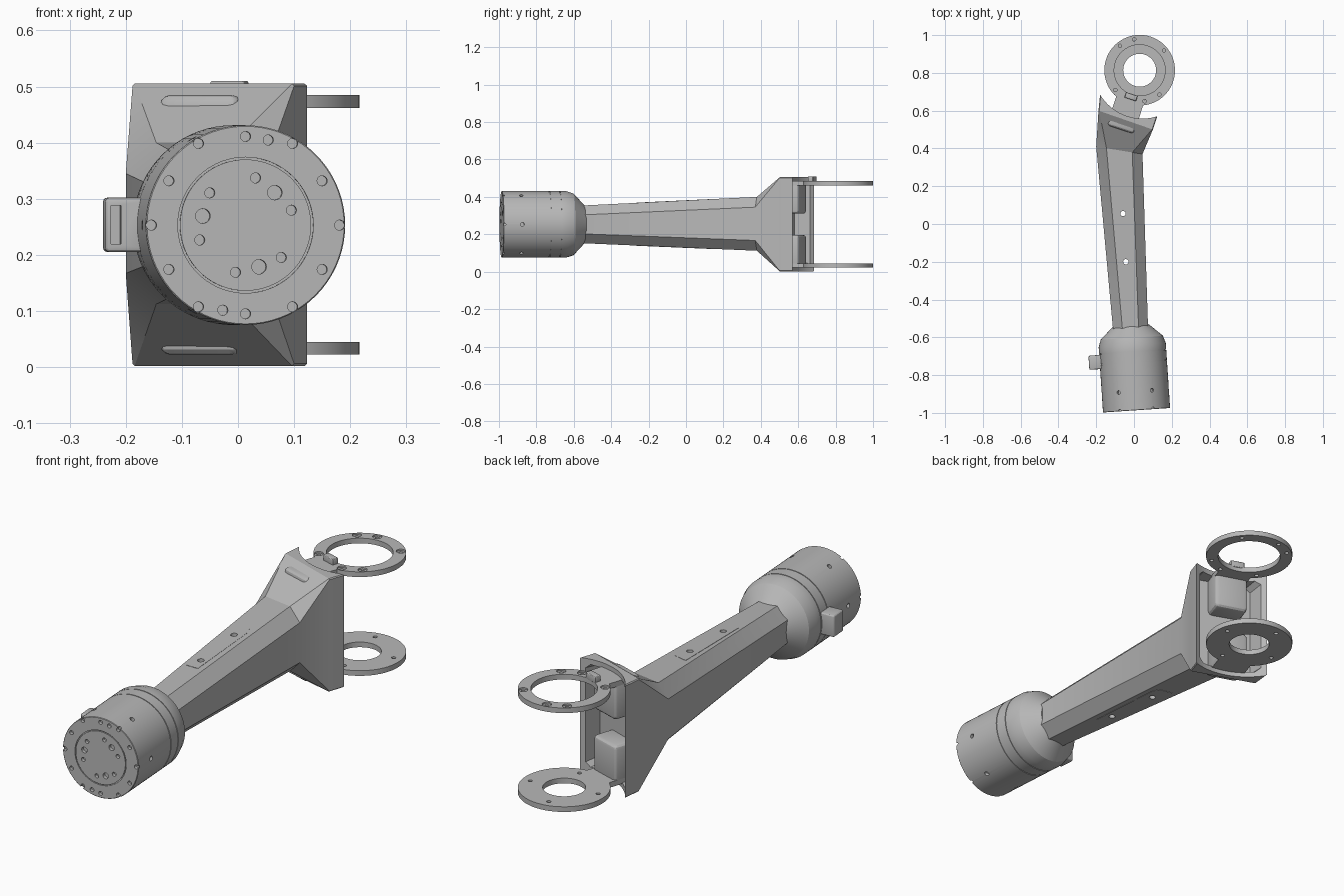
import bpy, bmesh
from math import radians, cos, sin, pi
from mathutils import Matrix, Vector

cube = bpy.data.objects.get("Cube")
if cube:
    bpy.data.objects.remove(cube, do_unlink=True)

grey = bpy.data.materials.new("light grey")
grey.use_nodes = True
TONE = (0.48, 0.48, 0.48, 1)
grey.diffuse_color = TONE
grey.node_tree.nodes["Principled BSDF"].inputs["Base Color"].default_value = TONE


def finish(bm, name, frame=Matrix()):
    bmesh.ops.recalc_face_normals(bm, faces=bm.faces)
    bm.transform(frame)
    mesh = bpy.data.meshes.new(name)
    bm.to_mesh(mesh)
    bm.free()
    mesh.materials.append(grey)
    obj = bpy.data.objects.new(name, mesh)
    bpy.context.collection.objects.link(obj)
    return obj


def apply_mod(obj, kind, **settings):
    mod = obj.modifiers.new(kind.lower(), kind)
    for key, value in settings.items():
        setattr(mod, key, value)
    bpy.context.view_layer.objects.active = obj
    bpy.ops.object.modifier_apply(modifier=mod.name)


def cut(obj, cutter):
    cutter.hide_render = True
    apply_mod(obj, 'BOOLEAN', operation='DIFFERENCE', solver='EXACT', object=cutter)
    bpy.data.objects.remove(cutter, do_unlink=True)


def loft(name, loops, frame=Matrix()):
    """Skin closed loops of equal length and cap both ends."""
    bm = bmesh.new()
    rings = [[bm.verts.new(p) for p in loop] for loop in loops]
    n = len(rings[0])
    for a, b in zip(rings, rings[1:]):
        for i in range(n):
            j = (i + 1) % n
            bm.faces.new((a[i], a[j], b[j], b[i]))
    bm.faces.new(rings[0])
    bm.faces.new(rings[-1])
    return finish(bm, name, frame)


def box(name, lo, hi, frame=Matrix(), bevel=0):
    corners = lambda z: [(lo[0], lo[1], z), (hi[0], lo[1], z), (hi[0], hi[1], z), (lo[0], hi[1], z)]
    obj = loft(name, [corners(lo[2]), corners(hi[2])], frame)
    if bevel:
        apply_mod(obj, 'BEVEL', width=bevel, segments=3)
    return obj


def rods(name, items, frame=Matrix()):
    """Several separate cylinders: (centre, axis, radius, length)."""
    bm = bmesh.new()
    for centre, axis, radius, length in items:
        turn = Vector(axis).to_track_quat('Z', 'Y').to_matrix().to_4x4()
        bmesh.ops.create_cone(bm, cap_ends=True, segments=64 if radius > 0.05 else 20,
                              radius1=radius, radius2=radius, depth=length,
                              matrix=Matrix.Translation(centre) @ turn)
    return finish(bm, name, frame)


def lathe(name, profile, frame, segs=72):
    """Turn (distance, radius) points about the local y axis."""
    return loft(name, [[(r * cos(2 * pi * i / segs), t, r * sin(2 * pi * i / segs))
                        for i in range(segs)] for t, r in profile], frame)


def section(left, right, low, high, c):
    """Upright chamfered rectangle between two plan points."""
    l, r = Vector((*left, 0)), Vector((*right, 0))
    step = (r - l).normalized() * c
    plan = [(l + step, low), (r - step, low), (r, low + c), (r, high - c),
            (r - step, high), (l + step, high), (l, high - c), (l, low + c)]
    return [(p.x, p.y, z) for p, z in plan]


# Round joint housing with seams and a tapering rear
joint = Matrix.Translation((0.0135, -0.986, 0.253)) @ Matrix.Rotation(radians(3.8), 4, 'Z')
R = 0.178
profile = [(0, 0.117), (0.005, 0.117), (0.005, 0.121), (0, 0.121), (0, R - 0.002), (0.002, R)]
for seam in (0.252, 0.308):
    profile += [(seam, R), (seam, R - 0.003), (seam + 0.004, R - 0.003), (seam + 0.004, R)]
profile += [(0.345, R), (0.385, 0.165), (0.45, 0.095)]
housing = lathe("joint_housing", profile, joint)


def face_hole(angle, dist, radius, depth=0.03):
    a = radians(angle)
    return ((dist * cos(a), 0, dist * sin(a)), (0, 1, 0), radius, depth)


holes = [face_hole(k * 60, 0.168, 0.009) for k in range(6)]
holes += [face_hole(30 + k * 60, 0.158, 0.009) for k in range(6)]
holes += [face_hole(a, 0.157, 0.009) for a in (75, 255)]
holes += [face_hole(18 + k * 60, 0.086, 0.009) for k in range(6)]
holes += [face_hole(48 + k * 120, 0.078, 0.013) for k in range(3)]
cut(housing, rods("face_hole_cutter", holes, joint))
radial = []
for k in range(6):
    a = k * pi / 3
    out = Vector((cos(a), 0, sin(a)))
    radial.append((out * R + Vector((0, 0.1, 0)), out, 0.01, 0.03))
    radial.append((out * R + Vector((0, 0.004, 0)), out, 0.007, 0.02))
cut(housing, rods("side_hole_cutter", radial, joint))

# Side clip on the housing
clip = box("side_clip", (-0.235, 0.23, -0.048), (-0.165, 0.305, 0.049), joint, 0.008)
cut(clip, box("slot_cutter", (-0.225, 0.22, -0.034), (-0.207, 0.26, 0.035), joint))

# Tapered arm flaring into a tall hollow end
arm = loft("arm", [section((-0.11, -0.57), (0.075, -0.57), 0.153, 0.353, 0.05),
                   section((-0.2, 0.41), (0.045, 0.37), 0.112, 0.4, 0.055),
                   section((-0.188, 0.6), (0.1, 0.5), 0.002, 0.505, 0.004),
                   section((-0.172, 0.76), (0.14, 0.62), 0.002, 0.505, 0.004)])
cut(arm, rods("end_cutter", [((0.045, 0.82, 0.25), (0, 0, 1), 0.262, 1)]))
cut(arm, loft("pocket_cutter", [section((-0.17, 0.58), (0.08, 0.49), 0.03, 0.476, 0.02),
                                section((-0.155, 0.78), (0.125, 0.66), 0.016, 0.491, 0.02)]))


def bolt_cutter():
    return rods("bolt_cutter", [((-0.058, 0.055, 0.25), (0, 0, 1), 0.014, 1),
                                ((-0.043, -0.2, 0.25), (0, 0, 1), 0.014, 1)])


cut(arm, bolt_cutter())

# Thin cover panels above and below the arm
outline = [(-0.072, -0.265), (-0.012, -0.265), (-0.022, 0.1), (-0.035, 0.13), (-0.1, 0.145)]
for name, base, slope, side in (("upper_panel", 0.353, 0.048, 1), ("lower_panel", 0.153, -0.0425, -1)):
    loops = [[(x, y, base + slope * (y + 0.57) + side * lift) for x, y in outline]
             for lift in (-0.004, 0.0015)]
    cut(loft(name, loops), bolt_cutter())

# Fork: frame at the ring centre, local -y points back to the arm
fork = Matrix.Translation((0.03, 0.814, 0)) @ Matrix.Rotation(radians(-18), 4, 'Z')


def ring(name, inner, low, high):
    return lathe(name, [(low, inner), (low, 0.187), (high, 0.187), (high, inner)],
                 fork @ Matrix.Rotation(pi / 2, 4, 'X'))


for name, inner, z in (("upper", 0.135, 0.462), ("lower", 0.087, 0.022)):
    top = z + 0.023
    bore = ((0, 0, z), (0, 0, 1), inner, 0.2)
    plate = rods(name + "_ring", [((0, 0, z + 0.0115), (0, 0, 1), 0.187, 0.023)], fork)
    cut(plate, rods("bore_cutter", [bore], fork))
    if name == "upper":
        spots = [(cos(radians(a)) * 0.166, sin(radians(a)) * 0.166)
                 for a in (118, 147, 57, -33, -63, 237)]
        cut(plate, rods("seat_cutter", [((x, y, top), (0, 0, 1), 0.019, 0.014) for x, y in spots], fork))
        cut(plate, rods("screw_cutter", [((x, y, z), (0, 0, 1), 0.009, 0.1) for x, y in spots], fork))
    else:
        cut(plate, rods("screw_cutter", [((cos(a) * 0.15, sin(a) * 0.15, z), (0, 0, 1), 0.009, 0.1)
                                         for a in (k * pi / 2 + 0.5 for k in range(4))], fork))
    neck = box(name + "_neck", (-0.075, -0.29, z), (0.075, -0.12, top), fork)
    cut(neck, rods("neck_cutter", [((0, 0, z), (0, 0, 1), 0.18, 0.2)], fork))
    low, high = (0.31, top) if name == "upper" else (z, 0.197)
    box(name + "_web", (-0.075, -0.33, low), (0.075, -0.2, high), fork, 0.018)

# Locating tab on the upper ring
box("ring_tab", (-0.032, -0.162, 0.48), (0.032, -0.132, 0.51), fork, 0.004)

# Smooth round surfaces, keep edges crisp
for obj in list(bpy.context.scene.objects):
    if obj.type == 'MESH':
        bpy.ops.object.select_all(action='DESELECT')
        obj.select_set(True)
        bpy.context.view_layer.objects.active = obj
        bpy.ops.object.shade_smooth_by_angle(angle=radians(25))
